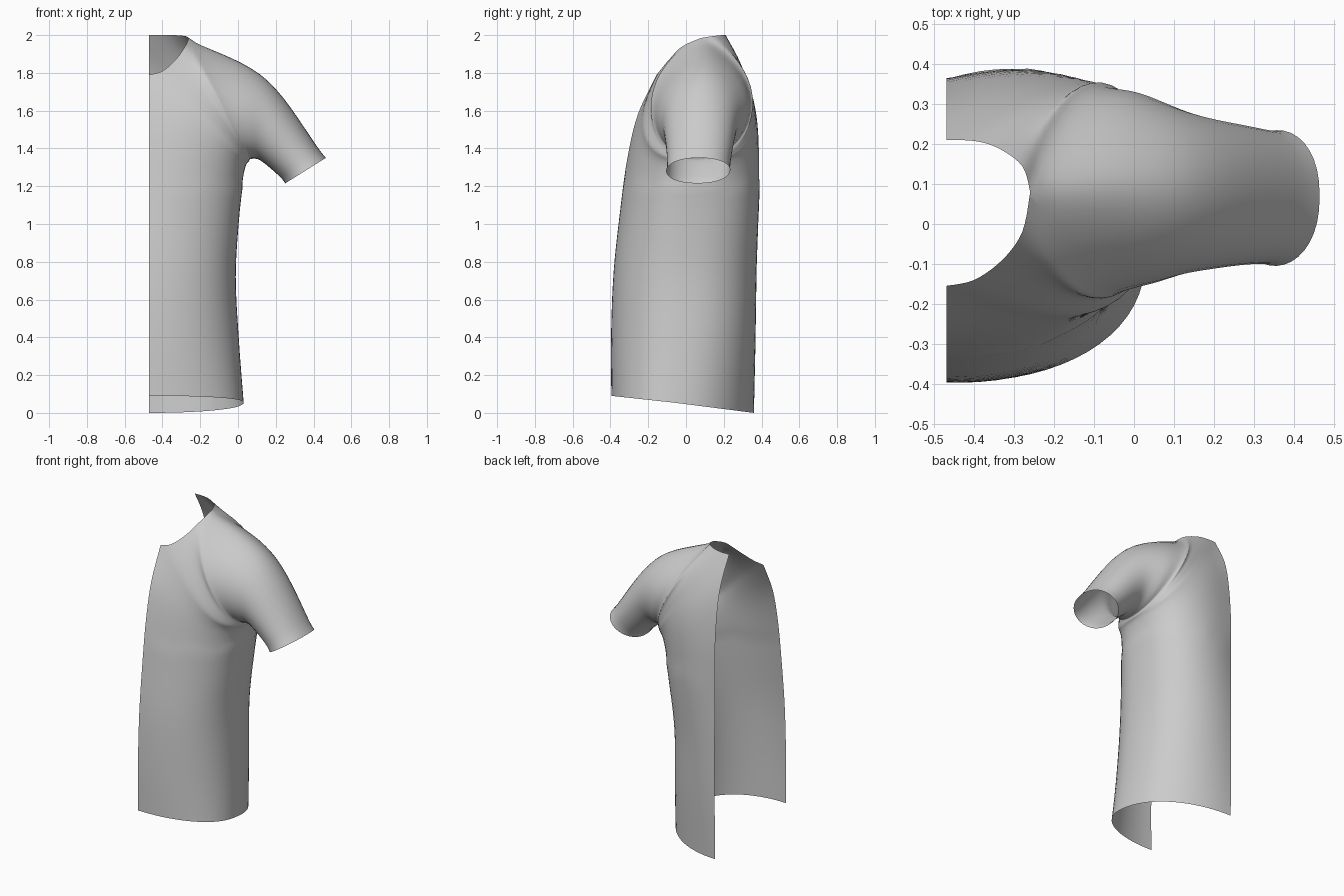
import bpy, bmesh
from math import sin, cos, pi, radians

if "Cube" in bpy.data.objects:
    bpy.data.objects.remove(bpy.data.objects["Cube"])

CX = -0.47   # open centre line of the half shirt

# Torso ribs: front y,z | back y,z | side seam x,y,z | front, back fullness
TORSO = [
    (-.394, .09, .36, 0, .03, -.07, .055, .35, .43),
    (-.396, .40, .365, .35, .005, -.03, .38, .39, .44),
    (-.382, .75, .365, .75, -.012, -.01, .72, .40, .46),
    (-.345, 1.1, .362, 1.12, .005, .01, 1.02, .38, .50),
    (-.31, 1.35, .36, 1.45, .028, .03, 1.22, .38, .51),
    (-.255, 1.58, .315, 1.78, .045, .05, 1.295, .42, .53),
]
# Neck ribs: front edge xyz | back edge xyz | armpit xyz | start angle | front, back fullness
NECK = [
    (CX, -.155, 1.79, CX, .21, 2.0, .055, .055, 1.315, 90, .50, .60),
    (-.40, -.14, 1.81, -.40, .208, 2.0, .06, .055, 1.32, 75, .42, .50),
    (-.33, -.09, 1.87, -.34, .19, 2.0, .064, .055, 1.322, 55, .34, .42),
    (-.28, -.02, 1.94, -.28, .145, 1.995, .068, .055, 1.325, 28, .28, .35),
]
# Shoulder and sleeve ribs: top xyz | underside xyz | front, back depth | top sharpness
SLEEVE = [
    (-.26, .08, 1.985, .072, .06, 1.327, .265, .29, 1.8),
    (-.10, .095, 1.92, .08, .06, 1.33, .25, .275, 1.6),
    (.02, .095, 1.865, .09, .06, 1.332, .235, .25, 1.4),
    (.14, .09, 1.79, .11, .06, 1.33, .21, .22, 1.2),
    (.25, .085, 1.67, .14, .06, 1.31, .195, .20, 1.05),
    (.36, .08, 1.51, .19, .06, 1.27, .18, .185, .95),
    (.465, .07, 1.35, .25, .06, 1.215, .17, .17, .88),
]

torso = [(CX, yf, zf, CX, yb, zb, rx, ry, rz, 90, df, db, .88)
         for yf, zf, yb, zb, rx, ry, rz, df, db in TORSO]
neck = [(*r, .88) for r in NECK]
sleeve = [(*r[:3], *r[:3], *r[3:6], 0, *r[6:]) for r in SLEEVE]
groups = [torso + neck[:1], neck + sleeve[:1], sleeve]


def spline(rows, steps):
    """Catmull-Rom through whole rows of rib parameters."""
    p = [rows[0]] + list(rows) + [rows[-1]]
    out = []
    for i in range(1, len(p) - 2):
        for k in range(steps):
            t = k / steps
            out.append([.5 * (2 * b + (c - a) * t + (2 * a - 5 * b + 4 * c - d) * t * t
                              + (3 * b - a - 3 * c + d) * t ** 3)
                        for a, b, c, d in zip(*p[i - 1:i + 3])])
    return out + [list(rows[-1])]


def half_rib(edge, side, angle, depth, power, sign, level, n=18):
    """Rounded curve from an edge point to the side seam."""
    t0 = radians(angle)
    swell = lambda t: max(0.0, sin(t)) ** (power if t < pi / 2 else .88)
    pts = []
    for i in range(n + 1):
        t = t0 + (pi - t0) * i / n
        s = (cos(t0) - cos(t)) / (cos(t0) + 1)
        x, y, z = (a + (b - a) * s for a, b in zip(edge, side))
        y += sign * depth * (swell(t) - swell(t0) * (1 - s))
        # keep the hem in one tilted plane
        flat = side[2] + (edge[2] - side[2]) * (y - side[1]) / (edge[1] - side[1]) if level else z
        pts.append((x, y, z + (flat - z) * level))
    return pts


# Full ribs: front edge, round the side, to back edge
params = []
for g in groups:
    params += spline(g, 5)[(1 if params else 0):]
ribs = []
for i, p in enumerate(params):
    level = max(0.0, 1 - i / 5)
    front = half_rib(p[0:3], p[6:9], p[9], p[10], p[12], -1, level)
    back = half_rib(p[3:6], p[6:9], p[9], p[11], p[12], 1, level)
    ribs.append(front + back[-2::-1])

# Skin the ribs and weld the shoulder seam
bm = bmesh.new()
grid = [[bm.verts.new(c) for c in r] for r in ribs]
for a, b in zip(grid, grid[1:]):
    for j in range(len(a) - 1):
        bm.faces.new((a[j], a[j + 1], b[j + 1], b[j]))
bmesh.ops.remove_doubles(bm, verts=bm.verts, dist=1e-4)
bmesh.ops.recalc_face_normals(bm, faces=bm.faces)

# Relax the cloth over chest, shoulder and armpit, leaving the open edges alone
loose = [v for v in bm.verts if v.co.z > 1.2 and not v.is_boundary]
for _ in range(14):
    bmesh.ops.smooth_vert(bm, verts=loose, factor=.5,
                          use_axis_x=True, use_axis_y=True, use_axis_z=True)

mesh = bpy.data.meshes.new("half_shirt")
bm.to_mesh(mesh)
bm.free()
for f in mesh.polygons:
    f.use_smooth = True
shirt = bpy.data.objects.new("half_shirt", mesh)
bpy.context.collection.objects.link(shirt)
